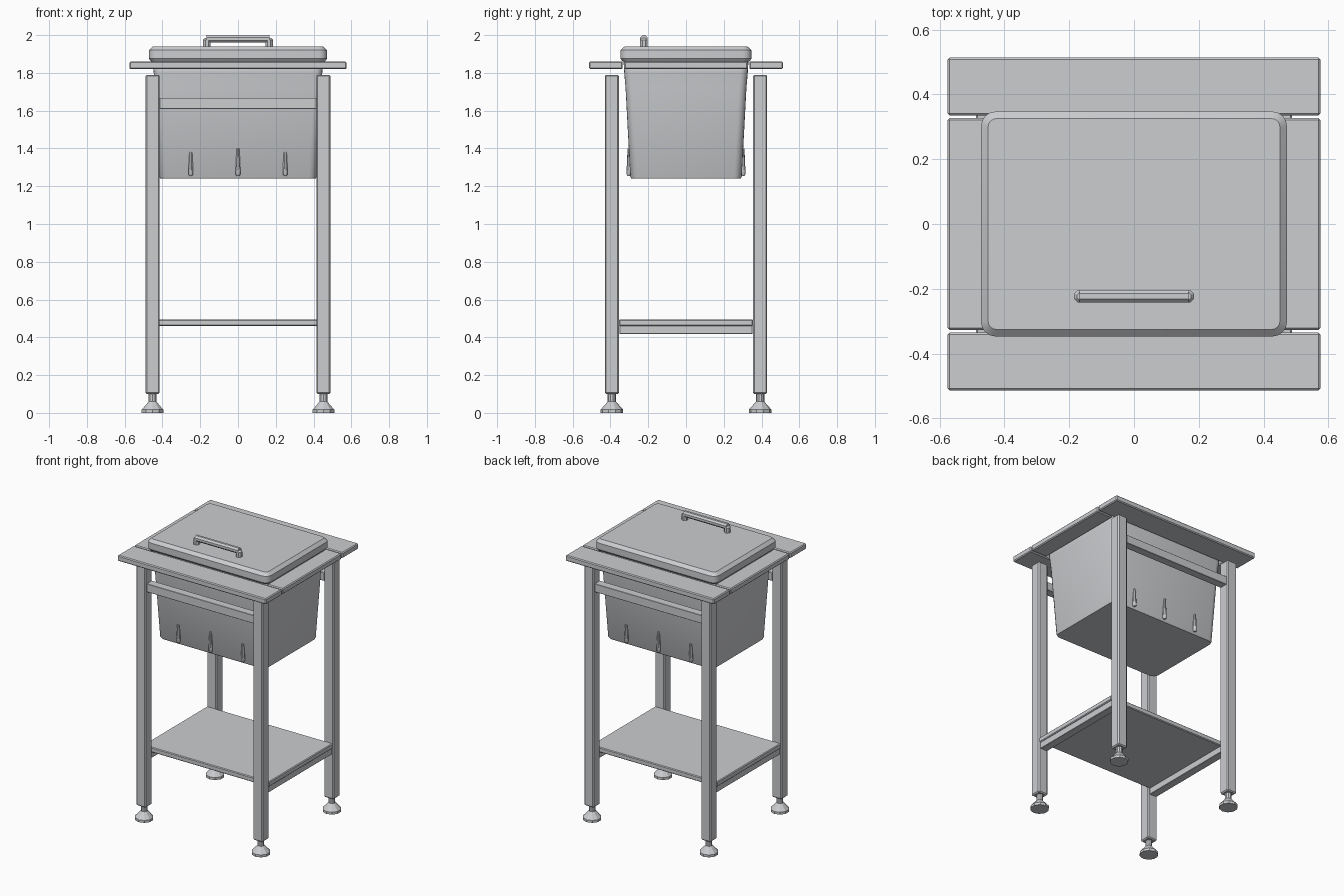
import bpy, bmesh, math
from mathutils import Matrix, Vector

cube = bpy.data.objects.get("Cube")
if cube:
    bpy.data.objects.remove(cube, do_unlink=True)

STEEL = (0.60, 0.61, 0.63, 1)
steel = bpy.data.materials.new("brushed steel")
steel.use_nodes = True
steel.diffuse_color = STEEL
steel.node_tree.nodes["Principled BSDF"].inputs["Base Color"].default_value = STEEL


def finish(name, bm, smooth=None):
    """Turn a bmesh into a steel object, smooth below the given angle."""
    bmesh.ops.recalc_face_normals(bm, faces=bm.faces)
    mesh = bpy.data.meshes.new(name)
    bm.to_mesh(mesh)
    bm.free()
    mesh.materials.append(steel)
    obj = bpy.data.objects.new(name, mesh)
    bpy.context.collection.objects.link(obj)
    if smooth:
        bpy.ops.object.select_all(action='DESELECT')
        bpy.context.view_layer.objects.active = obj
        obj.select_set(True)
        bpy.ops.object.shade_smooth_by_angle(angle=math.radians(smooth))
    return obj


def box(name, lo, hi, bevel=0.006):
    """Box between two corners with chamfered edges."""
    lo, hi = Vector(lo), Vector(hi)
    bm = bmesh.new()
    bmesh.ops.create_cube(bm, size=1)
    for v in bm.verts:
        v.co = (lo + hi) / 2 + v.co * (hi - lo)
    bmesh.ops.bevel(bm, geom=bm.edges[:], offset=bevel, segments=1, affect='EDGES')
    return finish(name, bm)


def loft(bm, rings, close_top=True):
    """Skin a stack of equal-length rings of points, closing the ends."""
    loops = [[bm.verts.new(p) for p in ring] for ring in rings]
    for a, b in zip(loops, loops[1:]):
        for i in range(len(a)):
            j = (i + 1) % len(a)
            bm.faces.new((a[i], a[j], b[j], b[i]))
    bm.faces.new(loops[0])
    if close_top:
        bm.faces.new(loops[-1])


def round_rect(hx, hy, r, z, steps=4):
    """Rounded rectangle outline at height z."""
    pts = []
    for k, (sx, sy) in enumerate(((1, 1), (-1, 1), (-1, -1), (1, -1))):
        for i in range(steps + 1):
            a = math.pi / 2 * (k + i / steps)
            pts.append((sx * (hx - r) + r * math.cos(a), sy * (hy - r) + r * math.sin(a), z))
    return pts


def circle(x, y, z, r, n):
    return [(x + r * math.cos(math.tau * (i + 0.5) / n),
             y + r * math.sin(math.tau * (i + 0.5) / n), z) for i in range(n)]


def turned(name, x, y, profile, n, smooth=None):
    """Upright turned part from (radius, height) pairs."""
    bm = bmesh.new()
    loft(bm, [circle(x, y, z, r, n) for r, z in profile])
    return finish(name, bm, smooth)


SIDES = (("right", -1), ("left", 1))
ENDS = (("front", -1), ("back", 1))


def span(s, a, b):
    """Interval a..b mirrored to side s, sorted."""
    return sorted((s * a, s * b))


# Legs with adjustable feet
for xn, sx in SIDES:
    for yn, sy in ENDS:
        x0, x1 = span(sx, 0.415, 0.49)
        y0, y1 = span(sy, 0.355, 0.43)
        box(f"{yn}_{xn}_leg", (x0, y0, 0.10), (x1, y1, 1.79), 0.007)
        turned(f"{yn}_{xn}_foot", sx * 0.4525, sy * 0.3925,
               ((0.06, 0), (0.06, 0.017), (0.026, 0.055), (0.022, 0.06), (0.022, 0.102)), 10)

# Worktop planks, upper rails and drain pins at front and back
for yn, s in ENDS:
    y0, y1 = span(s, 0.335, 0.513)
    box(f"{yn}_worktop_plank", (-0.575, y0, 1.82), (0.575, y1, 1.86))
    y0, y1 = span(s, 0.362, 0.42)
    box(f"{yn}_upper_rail", (-0.415, y0, 1.61), (0.415, y1, 1.668), 0.002)
    for label, x, top in (("right", -0.25, 1.38), ("middle", 0, 1.4), ("left", 0.25, 1.38)):
        turned(f"{yn}_{label}_pin", x, s * 0.302,
               ((0.008, 1.255), (0.013, 1.262), (0.013, 1.30), (0.008, top)), 8, 40)

# Side planks and the rails carrying the shelf
for xn, s in SIDES:
    x0, x1 = span(s, 0.452, 0.575)
    box(f"{xn}_worktop_plank", (x0, -0.327, 1.82), (x1, 0.327, 1.86))
    x0, x1 = span(s, 0.425, 0.48)
    box(f"{xn}_lower_rail", (x0, -0.352, 0.417), (x1, 0.352, 0.462), 0.002)

box("shelf", (-0.488, -0.355, 0.46), (0.488, 0.355, 0.495), 0.005)

# Tapered basin, hollow under the lid
bm = bmesh.new()
loft(bm, [round_rect(hx, hy, 0.04, z) for hx, hy, z in
          ((0.412, 0.29, 1.24), (0.416, 0.295, 1.25), (0.44, 0.32, 1.72),
           (0.446, 0.327, 1.80), (0.452, 0.331, 1.865))], close_top=False)
basin = finish("basin", bm, 30)
wall = basin.modifiers.new("wall", 'SOLIDIFY')
wall.thickness = 0.012
wall.offset = -1

# Lid with chamfered rim
bm = bmesh.new()
loft(bm, [round_rect(hx, hy, r, z) for hx, hy, r, z in
          ((0.46, 0.335, 0.035, 1.86), (0.472, 0.347, 0.045, 1.875),
           (0.472, 0.347, 0.045, 1.92), (0.45, 0.325, 0.025, 1.94))])
finish("lid", bm, 25)

# Lid handle: bar on two posts
HANDLE_Y = -0.223
bm = bmesh.new()
loft(bm, [[(x, HANDLE_Y + p[0], 1.98 + p[1]) for p in circle(0, 0, 0, 0.021, 8)]
          for x in (-0.168, 0.168)])
finish("handle_bar", bm)
for xn, s in SIDES:
    turned(f"{xn}_handle_post", s * 0.165, HANDLE_Y,
           ((0.021, 1.938), (0.021, 1.975), (0.012, 1.985)), 8)
